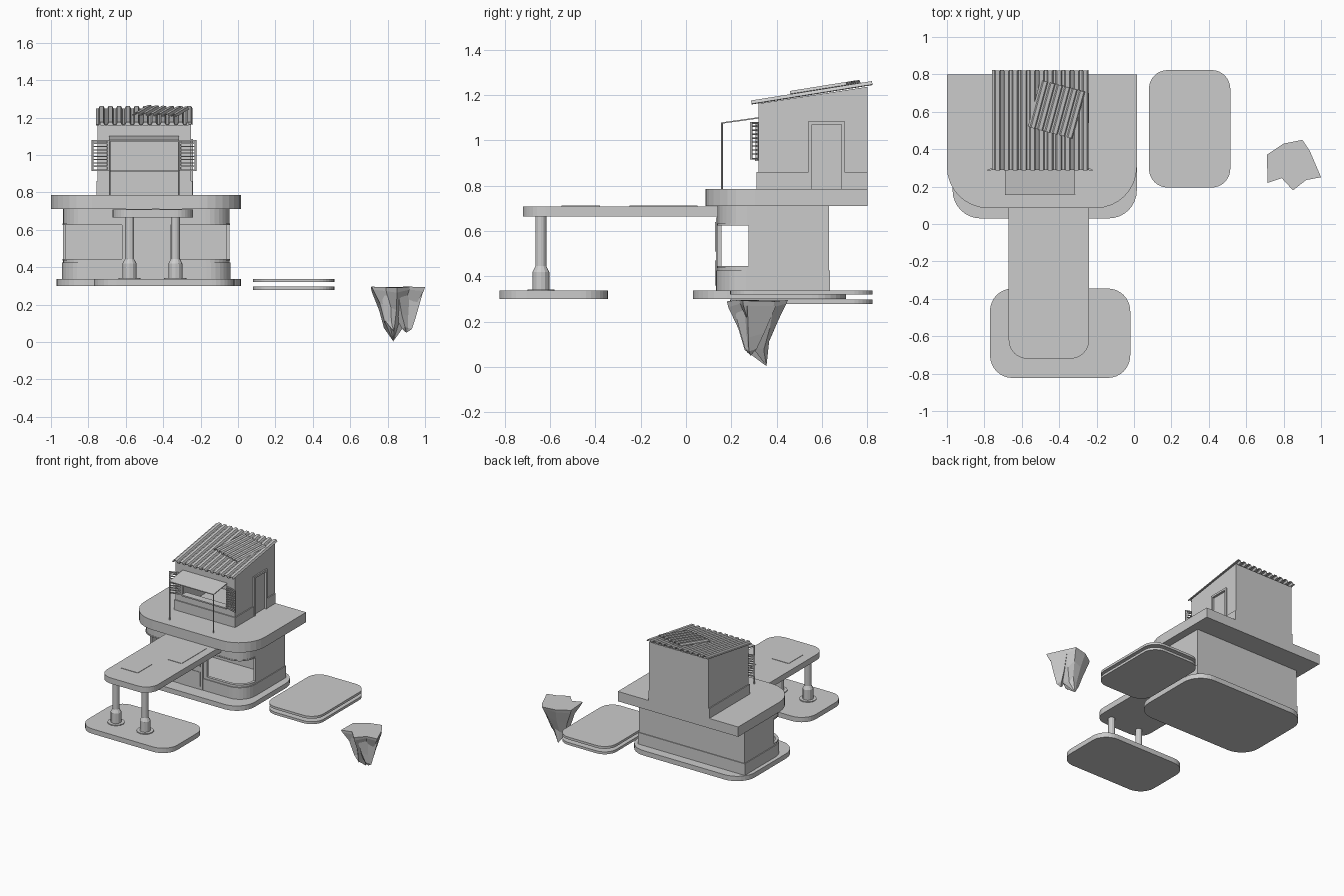
import bpy, bmesh, math
from mathutils import Matrix, Vector

if "Cube" in bpy.data.objects:
    bpy.data.objects.remove(bpy.data.objects["Cube"])


def make(name, verts, faces):
    me = bpy.data.meshes.new(name)
    me.from_pydata(verts, [], faces)
    bm = bmesh.new()
    bm.from_mesh(me)
    bmesh.ops.recalc_face_normals(bm, faces=bm.faces)
    bm.to_mesh(me)
    bm.free()
    ob = bpy.data.objects.new(name, me)
    bpy.context.collection.objects.link(ob)
    return ob


def prism(name, pts, a, b, axis='z'):
    """Extrude a 2D outline from a to b along z, or (y, z) outline along x."""
    put = (lambda p, h: (p[0], p[1], h)) if axis == 'z' else (lambda p, h: (h, p[0], p[1]))
    n = len(pts)
    faces = [list(range(n))[::-1], list(range(n, 2 * n))]
    faces += [[i, (i + 1) % n, n + (i + 1) % n, n + i] for i in range(n)]
    return make(name, [put(p, a) for p in pts] + [put(p, b) for p in pts], faces)


def boxes(name, items):
    verts, faces = [], []
    for x0, x1, y0, y1, z0, z1 in items:
        k = len(verts)
        verts += [(x, y, z) for z in (z0, z1) for x, y in ((x0, y0), (x1, y0), (x1, y1), (x0, y1))]
        faces += [[k + i for i in f] for f in ((3, 2, 1, 0), (4, 5, 6, 7), (0, 1, 5, 4),
                                               (1, 2, 6, 5), (2, 3, 7, 6), (3, 0, 4, 7))]
    return make(name, verts, faces)


def rounded(x0, x1, y0, y1, rf, rb, n=8):
    """Counter-clockwise outline with front radius rf and back radius rb."""
    pts = []
    for x, y, r, sx, sy, a0 in ((x0, y0, rf, 1, 1, 180), (x1, y0, rf, -1, 1, 270),
                                (x1, y1, rb, -1, -1, 0), (x0, y1, rb, 1, -1, 90)):
        for i in range(n + 1 if r else 1):
            a = math.radians(a0 + 90 * i / n)
            pts.append((x + sx * r + r * math.cos(a), y + sy * r + r * math.sin(a)))
    return pts


def strip(name, path, z0, z1, thick, closed=False):
    """Upright wall along a path, thickened inward."""
    n = len(path)
    faces = [[i, (i + 1) % n, n + (i + 1) % n, n + i] for i in range(n if closed else n - 1)]
    me = bpy.data.meshes.new(name)
    me.from_pydata([(*p, z0) for p in path] + [(*p, z1) for p in path], [], faces)
    ob = bpy.data.objects.new(name, me)
    bpy.context.collection.objects.link(ob)
    m = ob.modifiers.new('thickness', 'SOLIDIFY')
    m.thickness, m.offset, m.use_even_offset = thick, -1, True
    return ob


def lathe(name, prof, x, y, n):
    verts = [(x + r * math.cos(math.tau * i / n), y + r * math.sin(math.tau * i / n), z)
             for r, z in prof for i in range(n)]
    faces = [[j * n + i, j * n + (i + 1) % n, (j + 1) * n + (i + 1) % n, (j + 1) * n + i]
             for j in range(len(prof) - 1) for i in range(n)]
    faces += [list(range(n))[::-1], [(len(prof) - 1) * n + i for i in range(n)]]
    return make(name, verts, faces)


# slabs and platforms
prism('base_slab', rounded(-.97, .015, .03, .705, .15, .15), .30, .337)
prism('middle_slab', rounded(-1, .015, .085, .80, .22, 0), .71, .785)
prism('front_platform', rounded(-.77, -.02, -.823, -.345, .12, .12), .30, .337)
prism('side_platform_top', rounded(.08, .515, .195, .823, .1, .1), .32, .338)
prism('side_platform_bottom', rounded(.08, .515, .195, .823, .1, .1), .278, .297)
prism('walkway', rounded(-.67, -.24, -.72, .15, .1, 0), .665, .709)
boxes('walkway_patches', [(-.60, -.46, -.55, -.38, .70, .712), (-.42, -.30, -.25, .05, .70, .712)])

# columns under the walkway
for side, x in (('left', -.58), ('right', -.335)):
    lathe('column_' + side, [(.06, .335), (.06, .343), (.037, .343), (.037, .42), (.024, .445),
                             (.024, .667)], x, -.64, 12)

# lower storey with corner windows
X0, X1, Y0, Y1, R = -.935, -.045, .14, .63, .13
ring = rounded(X0, X1, Y0, Y1, R, 0)
strip('lower_wall_sill', ring, .335, .44, .016, True)
strip('lower_wall_top', ring, .63, .712, .016, True)
strip('lower_wall_back', [(X1, .275), (X1, Y1), (X0, Y1), (X0, .275)], .44, .63, .016)
strip('lower_wall_door_section', [(-.62, Y0), (-.36, Y0)], .44, .63, .016)
strip('lower_skirt', rounded(X0 - .006, X1 + .006, Y0 - .006, Y1 + .006, R, 0), .335, .425, .012, True)

# window frames wrapping the front corners
corner = rounded(X0 - .003, X1 + .003, Y0 - .003, Y1, R, 0)
left = [(X0 - .003, .275)] + corner[:9] + [(-.62, Y0 - .003)]
right = [(-.36, Y0 - .003)] + corner[9:18] + [(X1 + .003, .275)]
for side, path in (('left', left), ('right', right)):
    strip('window_sill_' + side, path, .436, .445, .022)
    strip('window_head_' + side, path, .625, .634, .022)

# lower door
boxes('lower_door', [(-.58, -.39, .132, .15, .337, .66), (-.56, -.41, .128, .135, .36, .47),
                     (-.56, -.41, .128, .135, .51, .64)])

# upper house walls
prof = [(.32, .785), (.80, .785), (.80, 1.236), (.32, 1.162)]
prism('house_wall_left', prof, -.75, -.735, 'x')
prism('house_wall_right', [(.32, .785), (.555, .785), (.555, 1.07), (.685, 1.07), (.685, .785),
                           (.80, .785), (.80, 1.236), (.32, 1.162)], -.265, -.25, 'x')
boxes('house_wall_back', [(-.735, -.265, .785, .80, .785, 1.232)])
boxes('house_wall_front', [(-.735, -.265, .32, .335, .785, .915), (-.735, -.265, .32, .335, 1.08, 1.16),
                           (-.735, -.69, .32, .335, .915, 1.08), (-.315, -.265, .32, .335, .915, 1.08)])
boxes('house_skirt', [(-.757, -.243, .312, .322, .785, .86), (-.757, -.749, .32, .80, .785, .86),
                      (-.251, -.243, .32, .54, .785, .86), (-.251, -.243, .70, .80, .785, .86)])
boxes('counter', [(-.69, -.315, .305, .36, .908, .918)])
boxes('side_door', [(-.263, -.257, .555, .685, .785, 1.07)])
boxes('side_door_frame', [(-.262, -.24, .54, .555, .785, 1.085), (-.262, -.24, .685, .70, .785, 1.085),
                          (-.262, -.24, .555, .685, 1.07, 1.085)])


# corrugated roof and patch sheet
def corrugated(name, w, l, waves, height):
    xs = []
    for i in range(waves):
        xs += [(i, 0), (i + .3, 0), (i + .45, 1), (i + .85, 1)]
    xs += [(waves, 0)]
    pts = [((u / waves - .5) * w, v * height) for u, v in xs]
    n = len(pts)
    ob = make(name, [(x, y, z) for y in (-l / 2, l / 2) for x, z in pts],
              [[i, i + 1, n + i + 1, n + i] for i in range(n - 1)])
    m = ob.modifiers.new('thickness', 'SOLIDIFY')
    m.thickness, m.offset = .004, 0
    return ob


tilt = Matrix.Rotation(math.atan2(.085, .53), 4, 'X')
corrugated('roof_sheet', .515, .54, 11, .014).matrix_world = \
    Matrix.Translation((-.502, .556, 1.203)) @ tilt
corrugated('roof_patch', .245, .262, 6, .012).matrix_world = \
    Matrix.Translation((-.415, .615, 1.229)) @ tilt @ Matrix.Rotation(math.radians(-15), 4, 'Z')

# louvred shutters, hinged open
for side, hx, s in (('left', -.69, -1), ('right', -.315, 1)):
    w, h = .097, .165
    parts = [(0, .01, -.005, .005, 0, h), (w - .01, w, -.005, .005, 0, h),
             (0, w, -.005, .005, 0, .008), (0, w, -.005, .005, h - .008, h)]
    parts += [(.01, w - .01, -.004, .004, z, z + .006) for z in [.022 + .0175 * i for i in range(8)]]
    ob = boxes('shutter_' + side, [(min(s * a, s * b), max(s * a, s * b), *r) for a, b, *r in parts])
    ob.matrix_world = Matrix.Translation((hx, .315, .915)) @ Matrix.Rotation(-s * math.radians(17), 4, 'Z')

# awning on thin poles
prism('awning', [(.155, 1.073), (.32, 1.096), (.32, 1.102), (.155, 1.079)], -.69, -.315, 'x')
for side, x in (('left', -.687), ('right', -.318)):
    lathe('awning_pole_' + side, [(.004, .785), (.004, 1.076)], x, .159, 8)

# floating rock with two spikes
rim = [(.71, .37), (.715, .22), (.79, .245), (.85, .18), (.92, .235), (1.0, .25), (.94, .39),
       (.90, .45), (.80, .43)]


def spike(name, pts, levels, tip):
    n, c = len(pts), Vector((sum(p[0] for p in pts) / len(pts), sum(p[1] for p in pts) / len(pts)))
    verts = []
    for z, s, jit, cx, cy in levels:
        for i, p in enumerate(pts):
            q = Vector((cx, cy)) + (Vector(p) - c) * s
            verts.append((q.x, q.y, z + jit * ((i * 5) % 3 - 1)))
    m = len(levels)
    faces = [list(range(n))] + [[j * n + i, j * n + (i + 1) % n, (j + 1) * n + (i + 1) % n, (j + 1) * n + i]
                                for j in range(m - 1) for i in range(n)]
    faces += [[(m - 1) * n + i, (m - 1) * n + (i + 1) % n, m * n] for i in range(n)]
    return make(name, verts + [tip], faces)


cx, cy = sum(p[0] for p in rim) / 9, sum(p[1] for p in rim) / 9
spike('rock', rim, [(.293, 1, .003, cx, cy), (.272, .95, .008, cx, cy), (.19, .66, .02, .845, .315),
                    (.095, .4, .02, .835, .31)], (.83, .355, .004))
spike('rock_spur', rim[2:7], [(.27, .9, 0, .90, .28), (.14, .5, .01, .90, .28),
                              (.075, .25, .006, .905, .28)], (.90, .285, .05))
spike('rock_spur_front', rim[1:5], [(.25, .6, 0, .83, .25), (.12, .35, .01, .825, .27)], (.83, .27, .06))
